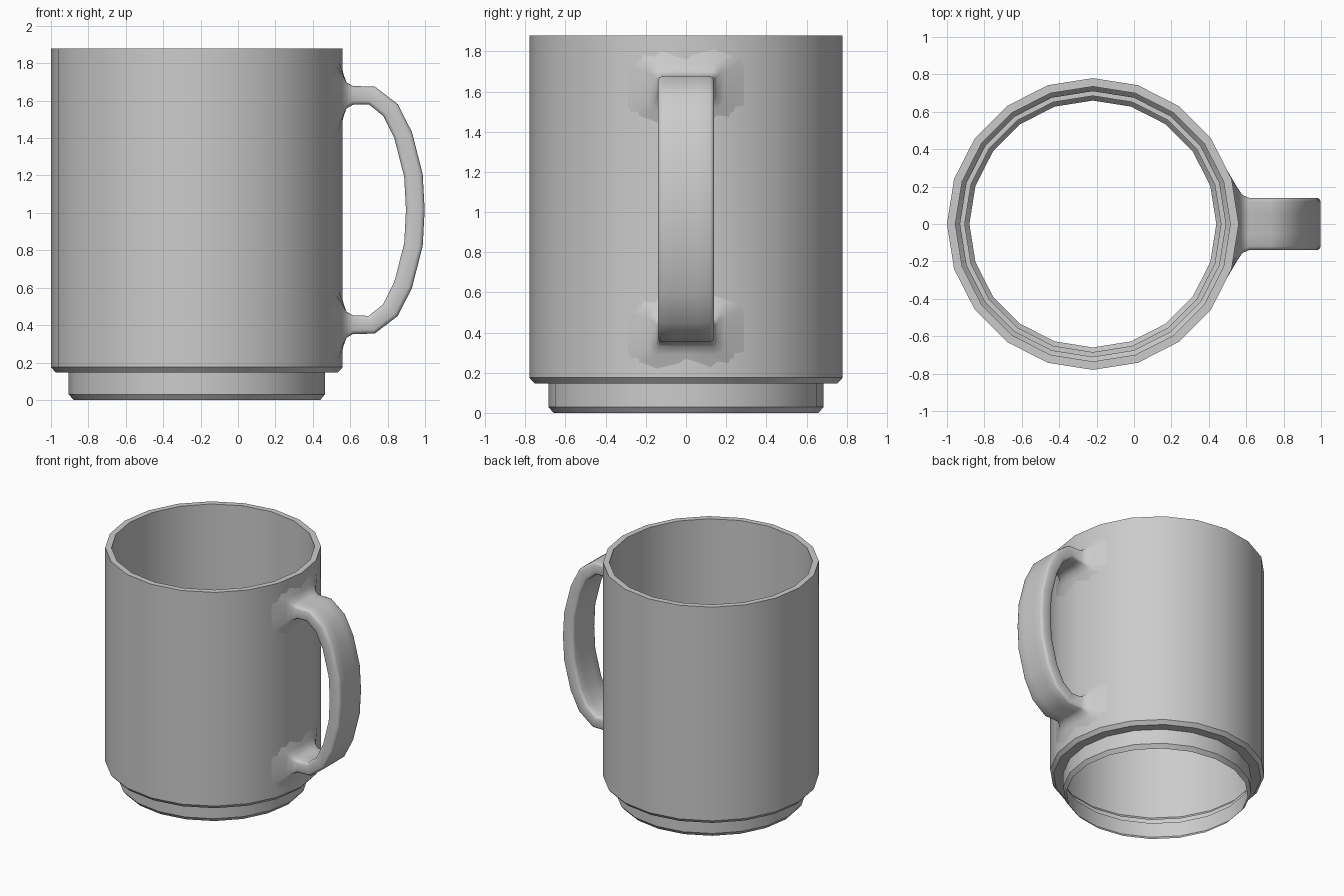
import bpy, bmesh, math
from mathutils import Vector

if "Cube" in bpy.data.objects:
    bpy.data.objects.remove(bpy.data.objects["Cube"])

CX = -0.22          # axis of the cup
SIDES = 20


def make_object(name, rings, close_ring=True, angle=30):
    """Skin a list of equal-length point rings into one smooth-shaded object."""
    bm = bmesh.new()
    vr = [[bm.verts.new(p) for p in r] for r in rings]
    n = len(vr[0])
    for a, b in zip(vr, vr[1:]):
        for i in range(n):
            j = (i + 1) % n
            bm.faces.new((a[i], a[j], b[j], b[i]))
    bmesh.ops.recalc_face_normals(bm, faces=bm.faces)
    me = bpy.data.meshes.new(name)
    bm.to_mesh(me)
    bm.free()
    ob = bpy.data.objects.new(name, me)
    bpy.context.collection.objects.link(ob)
    bpy.ops.object.select_all(action='DESELECT')
    ob.select_set(True)
    bpy.context.view_layer.objects.active = ob
    bpy.ops.object.shade_smooth_by_angle(angle=math.radians(angle))
    return ob


# Cup: foot, body, rim and inner wall as one lathed profile, open at the floor
profile = [(0.66, 0.0), (0.685, 0.03), (0.685, 0.147), (0.755, 0.147),
           (0.78, 0.175), (0.78, 1.88), (0.735, 1.88), (0.735, 0.22),
           (0.71, 0.19)]
cup_rings = []
for r, z in profile:
    cup_rings.append([(CX + r * math.cos(2 * math.pi * i / SIDES),
                       r * math.sin(2 * math.pi * i / SIDES), z)
                      for i in range(SIDES)])
make_object("cup", cup_rings)


# Handle: flat strap section swept along an arc, flaring where it meets the cup
def section(pos, normal, hy, h, c, bend):
    t = [-1, -0.5, 0, 0.5, 1]
    yz = [(f * (hy - c), h) for f in t]
    yz += [(hy - 0.3 * c, h - 0.3 * c), (hy, h - c)]
    yz += [(hy, c - h), (hy - 0.3 * c, 0.3 * c - h)]
    yz += [(-f * (hy - c), -h) for f in t]
    yz += [(0.3 * c - hy, 0.3 * c - h), (-hy, c - h)]
    yz += [(-hy, h - c), (0.3 * c - hy, h - 0.3 * c)]
    R = 0.77
    ring = []
    for y, w in yz:
        p = pos + normal * w
        p.x -= bend * (R - math.sqrt(R * R - y * y))   # follow the round wall
        ring.append((p.x, y, p.z))
    return ring


# x, z, half width, half thickness, corner, bend
half = [(0.545, 1.628, 0.36, 0.20, 0.08, 1.0),
        (0.565, 1.628, 0.19, 0.11, 0.04, 0.4),
        (0.58, 1.628, 0.155, 0.07, 0.022, 0),
        (0.615, 1.628, 0.14, 0.05, 0.02, 0),
        (0.715, 1.628, 0.14, 0.05, 0.02, 0),
        (0.815, 1.55, 0.14, 0.05, 0.02, 0),
        (0.883, 1.415, 0.14, 0.05, 0.02, 0),
        (0.938, 1.20, 0.14, 0.05, 0.02, 0)]
MID = 1.015
path = half + [(0.948, MID, 0.14, 0.05, 0.02, 0)]
path += [(x, 2 * MID - z, *rest) for x, z, *rest in reversed(half)]
pts = [Vector((p[0], 0, p[1])) for p in path]
handle_rings = []
for i, p in enumerate(path):
    d0 = (pts[i] - pts[max(i - 1, 0)]).normalized()
    d1 = (pts[min(i + 1, len(pts) - 1)] - pts[i]).normalized()
    d = (d0 + d1).normalized()
    handle_rings.append(section(pts[i], Vector((-d.z, 0, d.x)), *p[2:]))
make_object("handle", handle_rings, angle=50)
